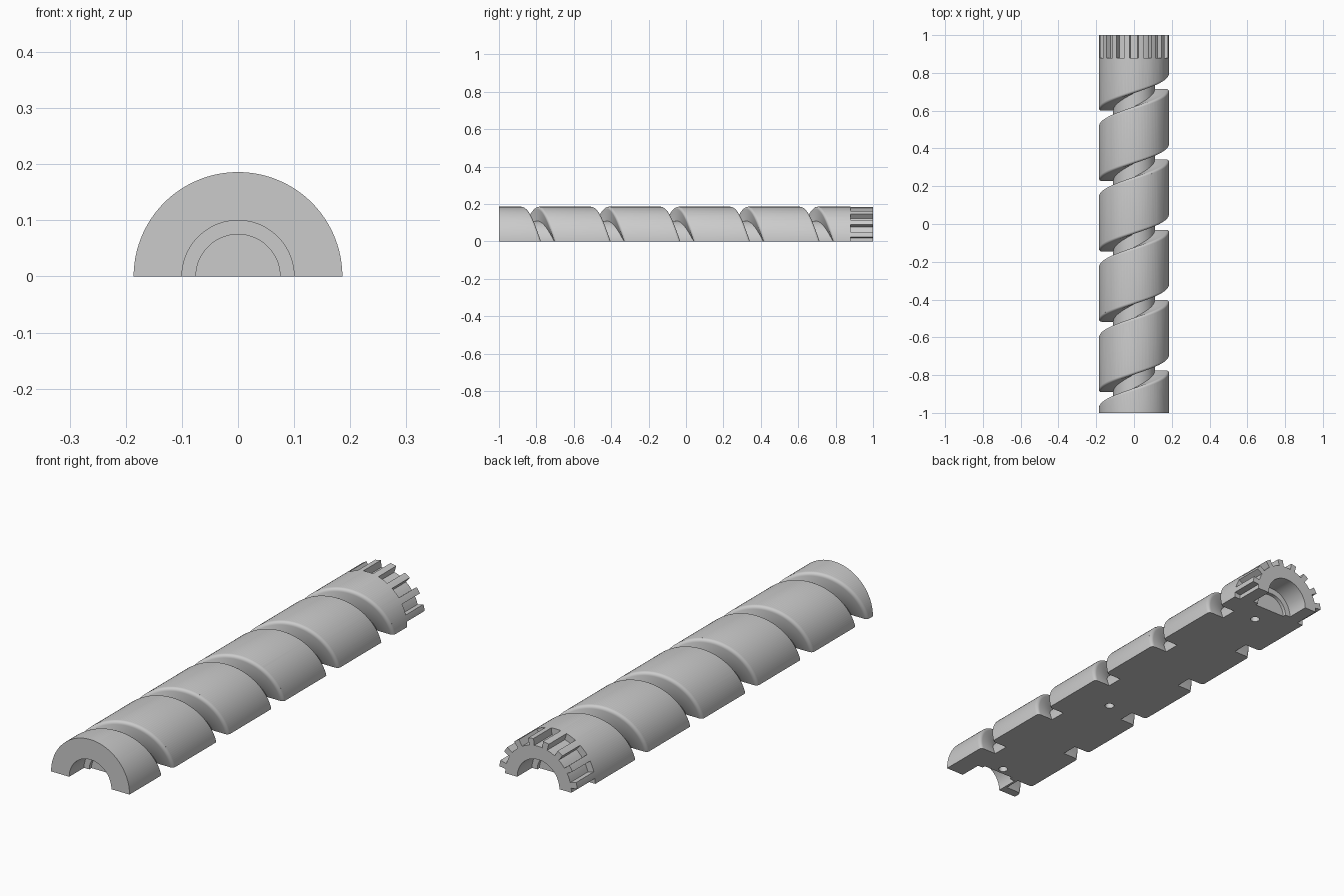
import bpy, bmesh
from math import pi, sin, cos, radians
from mathutils import Matrix

RADIUS, FLOOR, PITCH = 0.186, 0.11, 0.3725
BORE, INNER_BORE, ROOT = 0.10, 0.075, 0.157

old = bpy.data.objects.get("Cube")
if old:
    bpy.data.objects.remove(old)

grey = bpy.data.materials.new("plain grey")
grey.use_nodes = True
colour = (0.6, 0.6, 0.6, 1)
grey.diffuse_color = colour
grey.node_tree.nodes["Principled BSDF"].inputs["Base Color"].default_value = colour


def finish(bm, name):
    bmesh.ops.recalc_face_normals(bm, faces=bm.faces)
    mesh = bpy.data.meshes.new(name)
    bm.to_mesh(mesh)
    bm.free()
    obj = bpy.data.objects.new(name, mesh)
    bpy.context.collection.objects.link(obj)
    mesh.materials.append(grey)
    return obj


def polar(r, angle, y):
    return (-r * cos(angle), y, round(r * sin(angle), 6))


def loft(bm, rings):
    """Solid skinned through closed rings of points, with end caps."""
    loops = [[bm.verts.new(p) for p in ring] for ring in rings]
    n = len(loops[0])
    for a, b in zip(loops, loops[1:]):
        for i in range(n):
            j = (i + 1) % n
            # Triangles keep the twisted sides flat
            bm.faces.new((a[i], a[j], b[j]))
            bm.faces.new((a[i], b[j], b[i]))
    bm.faces.new(loops[0])
    bm.faces.new(loops[-1])


def cylinder(bm, r, depth, matrix):
    half_step = Matrix.Rotation(pi / 64, 4, "Z")
    bmesh.ops.create_cone(bm, cap_ends=True, segments=64, radius1=r,
                          radius2=r, depth=depth, matrix=matrix @ half_step)


# Half-round body
bm = bmesh.new()
loft(bm, [[polar(RADIUS, pi * i / 72, y) for i in range(73)] for y in (-1, 1)])
body = finish(bm, "grooved_half_shaft")

cutters = []

# Stepped bores in both ends
for r, depth in ((BORE, 0.1), (INNER_BORE, 0.115)):
    bm = bmesh.new()
    for end in (-1, 1):
        cylinder(bm, r, 2 * depth,
                 Matrix.Translation((0, end, 0)) @ Matrix.Rotation(pi / 2, 4, "X"))
    cutters.append(finish(bm, "bore_cutter"))

# Pin holes in the flat underside
bm = bmesh.new()
for y in (-0.855, -0.16, 0.79):
    cylinder(bm, 0.019, 0.1, Matrix.Translation((0, y, 0)))
cutters.append(finish(bm, "pin_hole_cutter"))

# Slots between the eight teeth at the back end
bm = bmesh.new()
for k in range(9):
    mid = radians(22.5 * k)
    angles = [mid + radians(7 * s / 3) for s in (-3, -1, 1, 3)]
    outline = [(ROOT, a) for a in angles] + [(RADIUS + 0.03, a) for a in reversed(angles)]
    loft(bm, [[polar(r, a, y) for r, a in outline] for y in (0.88, 1.02)])
cutters.append(finish(bm, "tooth_slot_cutter"))

# Helical groove with rounded lips, one cutter for each half turn
half, lip = 0.036, 0.014
side = [(FLOOR, half)]
side += [(RADIUS - lip + lip * sin(t), half + lip - lip * cos(t))
         for t in (radians(a) for a in range(0, 91, 18))]
side.append((RADIUS + 0.03, half + lip))
section = side + [(r, -dy) for r, dy in reversed(side)]
for k in range(5):
    start = 0.564 - k * PITCH
    rings = []
    for i in range(-4, 76):
        t = pi * (i + 0.5) / 72
        rings.append([polar(r, t, start + PITCH * t / (2 * pi) + dy) for r, dy in section])
    bm = bmesh.new()
    loft(bm, rings)
    cutters.append(finish(bm, "groove_cutter"))

# Cut everything out of the body
bpy.context.view_layer.objects.active = body
for cutter in cutters:
    cutter.hide_render = True
    mod = body.modifiers.new(cutter.name, "BOOLEAN")
    mod.operation = "DIFFERENCE"
    mod.solver = "EXACT"
    mod.object = cutter
    bpy.ops.object.modifier_apply(modifier=mod.name)
    bpy.data.objects.remove(cutter)

bpy.ops.object.select_all(action="DESELECT")
body.select_set(True)
bpy.ops.object.shade_smooth_by_angle(angle=radians(30))
